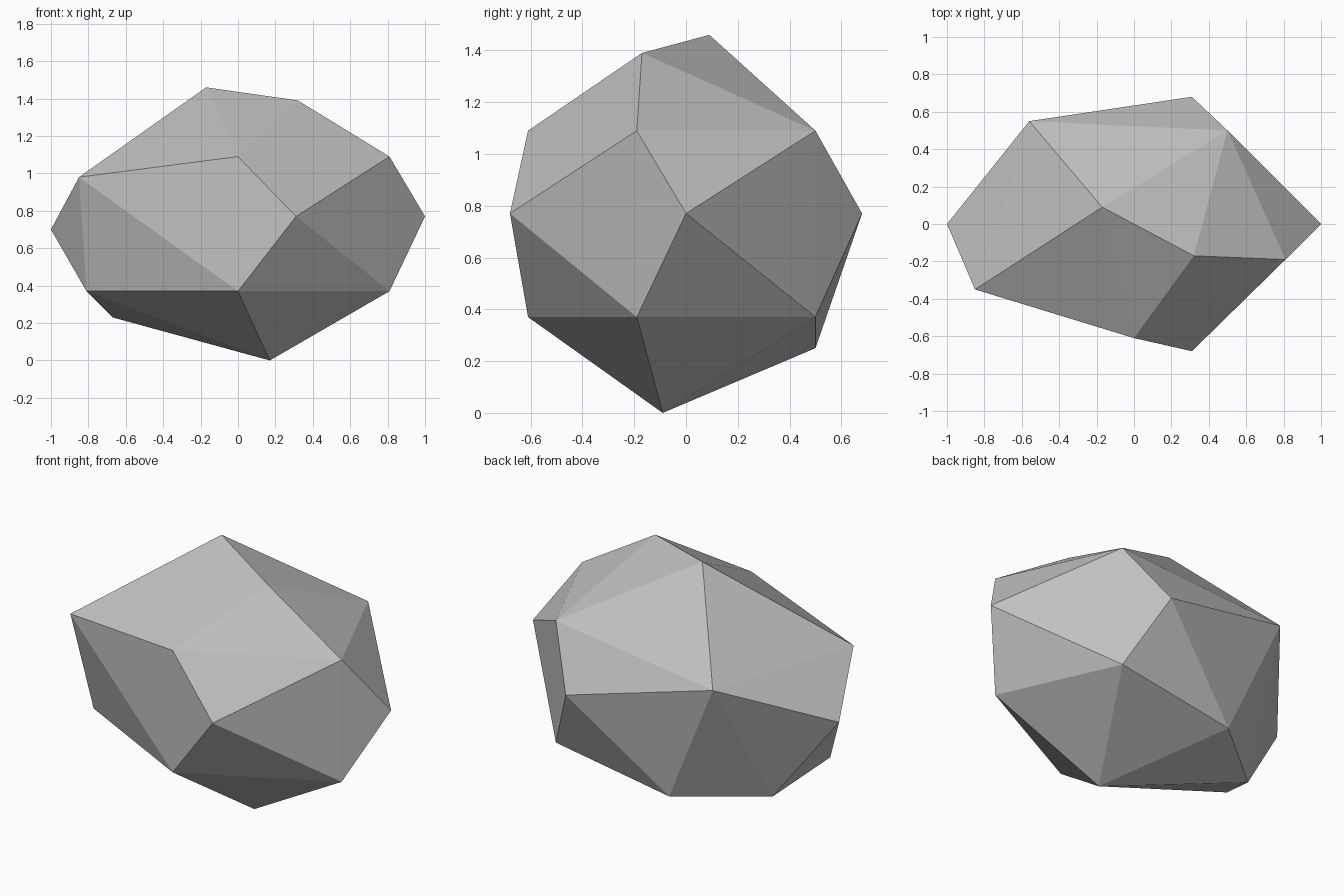
import bpy
import bmesh

# Remove the default cube only
default_cube = bpy.data.objects.get("Cube")
if default_cube:
    bpy.data.objects.remove(default_cube, do_unlink=True)


def make_material(name, colour):
    material = bpy.data.materials.new(name)
    material.use_nodes = True
    material.diffuse_color = colour
    material.node_tree.nodes["Principled BSDF"].inputs["Base Color"].default_value = colour
    return material


# Corners shared by the upper and lower shoulders of the stone
shoulder = [(.81, -.19), (.5, .5), (0, -.61)]
corners = [(x, y, z) for x, y in shoulder for z in (.37, 1.09)]

# Crown, from the peak to the blunt shoulder on the left and the drawn-out right end
corners += [(-.17, .09, 1.46), (.32, -.17, 1.39), (-.85, -.35, .98), (-.56, .55, .98)]

# Waist, the widest belt of corners
corners += [(1, 0, .77), (.31, -.68, .77), (.31, .68, .77), (-1, 0, .7)]

# Underside, with a single low point the stone rests on
corners += [(.17, -.09, 0), (-.81, -.19, .37), (-.67, .15, .23), (-.24, .5, .25)]

# Wrap the corners in flat facets
mesh = bpy.data.meshes.new("rock")
bm = bmesh.new()
for corner in corners:
    bm.verts.new(corner)
bmesh.ops.convex_hull(bm, input=bm.verts[:])
bmesh.ops.recalc_face_normals(bm, faces=bm.faces[:])
for face in bm.faces:
    face.smooth = False
bm.to_mesh(mesh)
bm.free()

# Place the finished rock in the scene
mesh.materials.append(make_material("stone grey", (.53, .53, .53, 1)))
rock = bpy.data.objects.new("rock", mesh)
bpy.context.collection.objects.link(rock)
